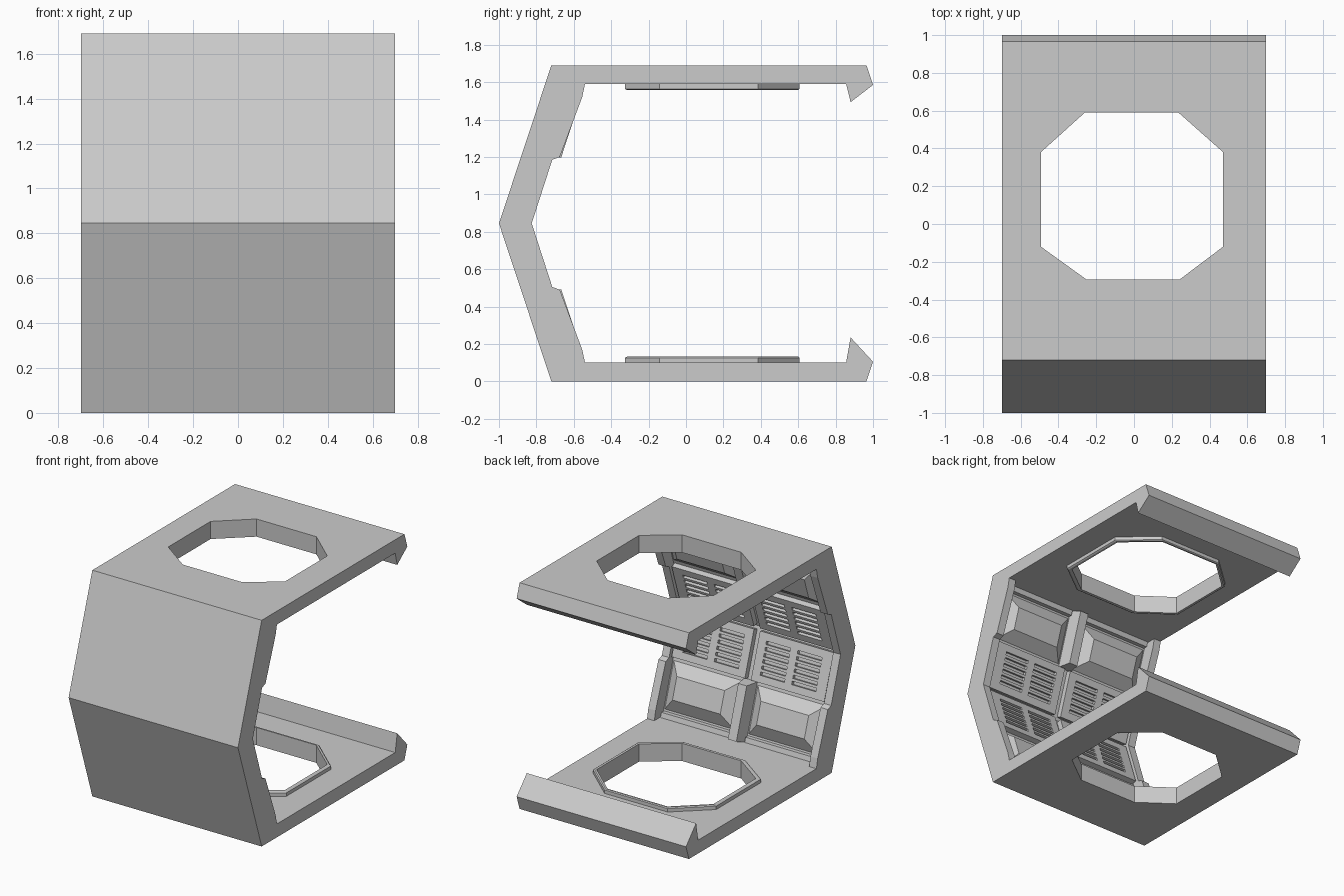
import bpy, bmesh
from mathutils import Vector

if "Cube" in bpy.data.objects:
    bpy.data.objects.remove(bpy.data.objects["Cube"])

MID = 0.845          # mirror height between lower and upper halves
W = 0.70             # half width


def finish(name, bm):
    bmesh.ops.recalc_face_normals(bm, faces=bm.faces)
    me = bpy.data.meshes.new(name)
    bm.to_mesh(me)
    bm.free()
    ob = bpy.data.objects.new(name, me)
    bpy.context.collection.objects.link(ob)
    return ob


def prism(name, pts, offset):
    """Extrude a closed 3D outline along an offset vector."""
    bm = bmesh.new()
    f = bm.faces.new([bm.verts.new(p) for p in pts])
    ext = bmesh.ops.extrude_face_region(bm, geom=[f])["geom"]
    bmesh.ops.translate(bm, vec=offset, verts=[v for v in ext if isinstance(v, bmesh.types.BMVert)])
    return finish(name, bm)


def wall(x, u, o, s):
    """Point on the sloped wall: u runs from the ridge to the plate, o is height above the outer skin."""
    y = -1 + 0.3146 * u + 0.949 * o
    z = -0.949 * u + 0.3146 * o
    return Vector((x, y, MID + s * z))


def frustum(name, x0, x1, u0, u1, o0, o1, ix, iu0, iu1, s):
    """Block on the wall with bevelled sides."""
    bm = bmesh.new()
    a = [bm.verts.new(wall(x, u, o0, s)) for x, u in ((x0, u0), (x1, u0), (x1, u1), (x0, u1))]
    b = [bm.verts.new(wall(x, u, o1, s)) for x, u in
         ((x0 + ix, u0 + iu0), (x1 - ix, u0 + iu0), (x1 - ix, u1 - iu1), (x0 + ix, u1 - iu1))]
    bm.faces.new(a)
    bm.faces.new(b)
    for i in range(4):
        j = (i + 1) % 4
        bm.faces.new((a[i], a[j], b[j], b[i]))
    return finish(name, bm)


def vent_panel(name, sx, s):
    """Raised panel with two columns of sunken slits."""
    xs = [0.025, 0.09, 0.29, 0.35, 0.55, 0.63]
    us = [0.06]
    for i in range(6):
        us += [0.115 + i * 0.043, 0.115 + i * 0.043 + 0.024]
    us.append(0.405)
    bm = bmesh.new()
    g = [[bm.verts.new(wall(sx * x, u, 0.15, s)) for x in xs] for u in us]
    slits = []
    for r in range(len(us) - 1):
        for c in range(len(xs) - 1):
            f = bm.faces.new((g[r][c], g[r][c + 1], g[r + 1][c + 1], g[r + 1][c]))
            if r % 2 and c % 2:
                slits.append(f)
    down = wall(0, 0, 0, s) - wall(0, 0, 1, s)
    rim = [e for e in bm.edges if e.is_boundary]
    ext = bmesh.ops.extrude_edge_only(bm, edges=rim)["geom"]
    bmesh.ops.translate(bm, vec=down * 0.042, verts=[v for v in ext if isinstance(v, bmesh.types.BMVert)])
    ext = bmesh.ops.extrude_face_region(bm, geom=slits)["geom"]
    bmesh.ops.translate(bm, vec=down * 0.025, verts=[v for v in ext if isinstance(v, bmesh.types.BMVert)])
    bmesh.ops.delete(bm, geom=[f for f in slits if f.is_valid], context='FACES')
    return finish(name, bm)


# Outer shell: two plates with hooked lips joined by the angled wall
shell_yz = [(-1, MID), (-0.72, 0), (0.965, 0), (1, 0.105), (0.88, 0.235), (0.856, 0.1), (-0.637, 0.1),
            (-0.884, MID), (-0.637, 1.59), (0.856, 1.59), (0.88, 1.493), (1, 1.585), (0.965, 1.69), (-0.72, 1.69)]
shell = prism("shell", [(-W, y, z) for y, z in shell_yz], (2 * W, 0, 0))

# Octagonal openings through both plates
octagon = [(-0.26, 0.59), (0.235, 0.59), (0.472, 0.38), (0.472, -0.12),
           (0.24, -0.295), (-0.25, -0.295), (-0.493, -0.12), (-0.493, 0.38)]
cutter = prism("opening_cutter", [(x, y, -0.5) for x, y in octagon], (0, 0, 3))
mod = shell.modifiers.new("openings", 'BOOLEAN')
mod.operation, mod.solver, mod.object = 'DIFFERENCE', 'EXACT', cutter
bpy.context.view_layer.objects.active = shell
bpy.ops.object.modifier_apply(modifier=mod.name)
bpy.data.objects.remove(cutter)


def ring(name, z0, z1):
    """Raised collar around an opening on the inner face of a plate."""
    bm = bmesh.new()
    loops = []
    for k, z, cy in ((1.0, z0, 0.1475), (1.055, z0, 0.14), (1.055, z0 + 0.8 * (z1 - z0), 0.14),
                     (1.035, z1, 0.143), (1.0, z1, 0.1475)):
        loops.append([bm.verts.new((-0.01 + (x + 0.01) * k, cy + (y - 0.1475) * k, z)) for x, y in octagon])
    for a, b in zip(loops, loops[1:] + loops[:1]):
        for i in range(8):
            j = (i + 1) % 8
            bm.faces.new((a[i], a[j], b[j], b[i]))
    return finish(name, bm)


ring("lower_opening_collar", 0.1, 0.132)
ring("upper_opening_collar", 1.59, 1.558)

# Stepped side frames along both ends of the wall
half = [(-0.54, 0.1), (-0.555, 0.17), (-0.675, 0.49), (-0.715, 0.505)]
inner = half + [(-0.825, MID)] + [(y, 2 * MID - z) for y, z in reversed(half)]
frame = inner + [(-0.637, 1.59), (-0.884, MID), (-0.637, 0.1)]
for side, x in (("left", -W), ("right", W - 0.06)):
    prism(side + "_side_frame", [(x, y, z) for y, z in frame], (0.06, 0, 0))

# Wall details, repeated for lower/upper halves and both bays
for level, s in (("lower", 1), ("upper", -1)):
    frustum(level + "_centre_rib", -0.055, 0.055, 0.41, 0.83, 0.108, 0.205, 0.02, 0.03, 0.0, s)
    for side, sx in (("left", -1), ("right", 1)):
        tag = level + "_" + side
        vent_panel(tag + "_vent_panel", sx, s)
        x0, x1 = sorted((sx * 0.06, sx * 0.635))
        frustum(tag + "_bulge", x0, x1, 0.43, 0.775, 0.108, 0.175, 0.09, 0.09, 0.09, s)
        frustum(tag + "_ledge", x0, x1, 0.785, 0.84, 0.108, 0.14, 0.0, 0.01, 0.0, s)
